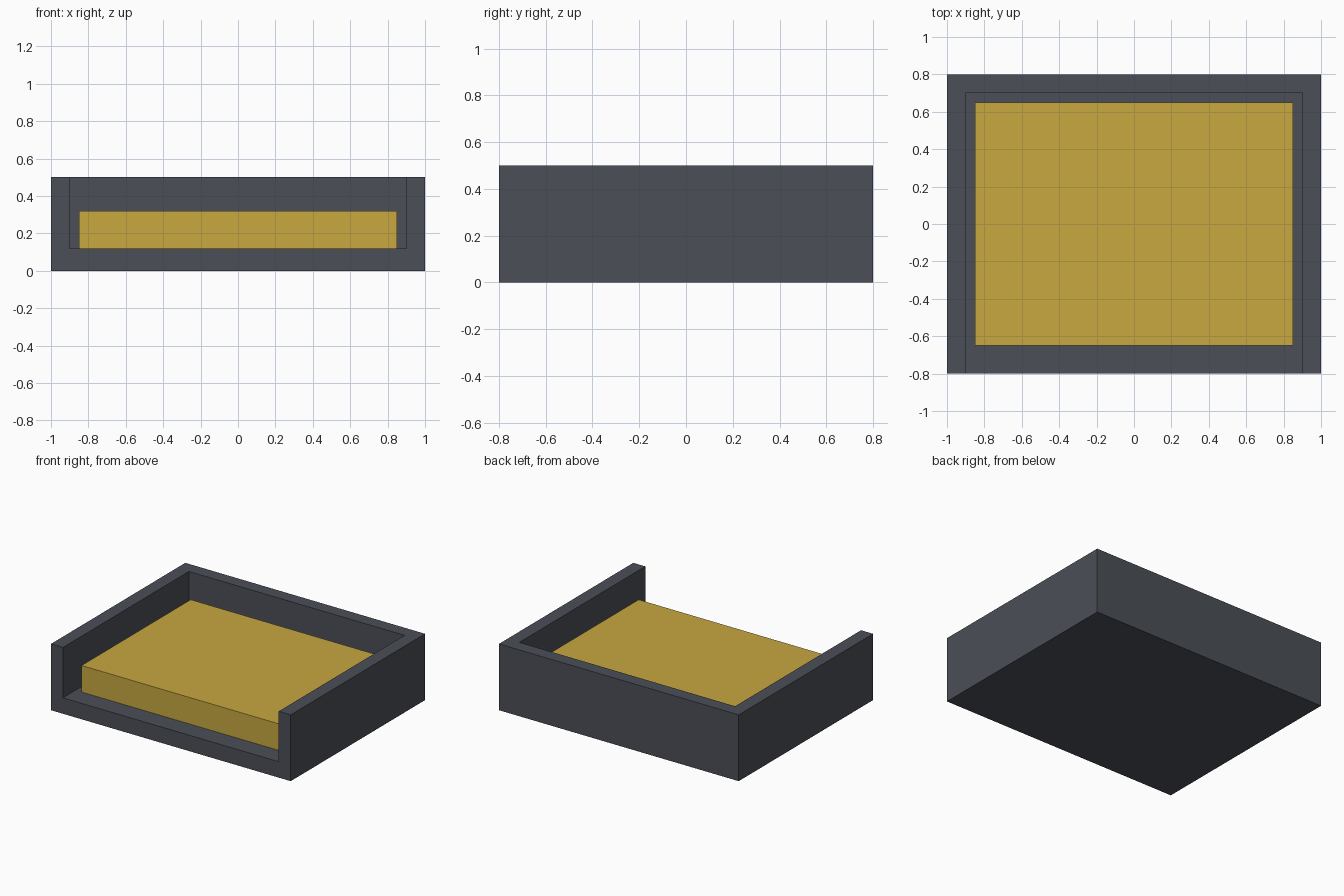
import bpy

if "Cube" in bpy.data.objects:
    bpy.data.objects.remove(bpy.data.objects["Cube"])


def material(name, color):
    mat = bpy.data.materials.new(name)
    mat.diffuse_color = (*color, 1.0)
    mat.use_nodes = True
    mat.node_tree.nodes["Principled BSDF"].inputs["Base Color"].default_value = mat.diffuse_color
    return mat


def box(name, low, high, mat=None):
    """Axis-aligned box between two corners."""
    center = [(a + b) / 2 for a, b in zip(low, high)]
    bpy.ops.mesh.primitive_cube_add(size=1, location=center)
    obj = bpy.context.object
    obj.name = name
    obj.scale = [b - a for a, b in zip(low, high)]
    bpy.ops.object.transform_apply(location=False, rotation=False, scale=True)
    if mat:
        obj.data.materials.append(mat)
    return obj


slate = material("slate grey", (0.07, 0.078, 0.096))
mustard = material("mustard yellow", (0.578, 0.392, 0.051))

# Tray: solid block hollowed out, open at the top and front
tray = box("tray", (-1, -0.8, 0), (1, 0.8, 0.5), slate)
cutter = box("tray_cutter", (-0.9, -1.0, 0.12), (0.9, 0.7, 0.8), slate)
cut = tray.modifiers.new("hollow", 'BOOLEAN')
cut.operation = 'DIFFERENCE'
cut.solver = 'EXACT'
cut.object = cutter
bpy.context.view_layer.objects.active = tray
bpy.ops.object.modifier_apply(modifier=cut.name)
bpy.data.objects.remove(cutter, do_unlink=True)

# Cushion resting on the tray floor
box("cushion", (-0.85, -0.65, 0.12), (0.85, 0.65, 0.32), mustard)
